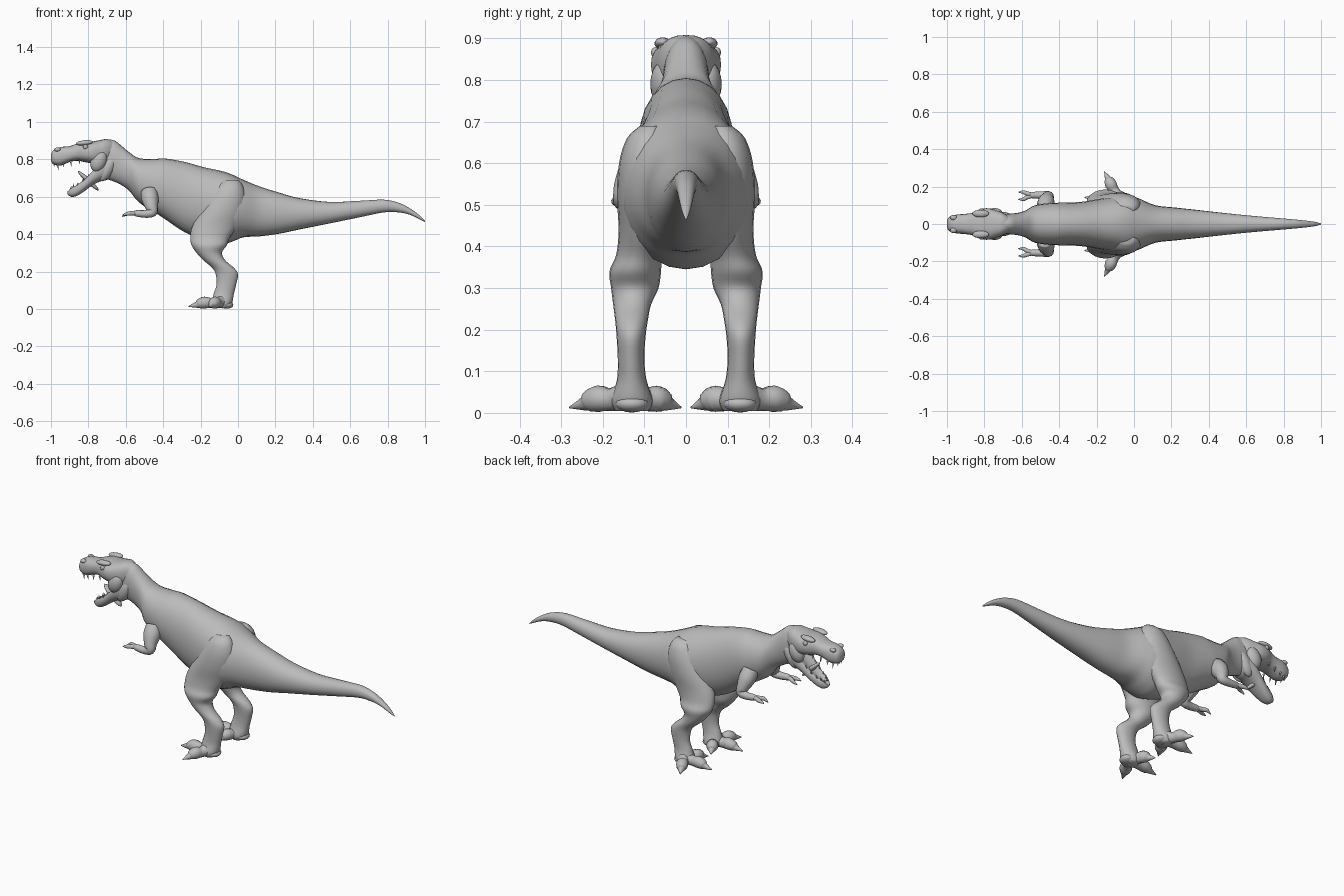
import bpy, bmesh, math
from mathutils import Vector

cube = bpy.data.objects.get("Cube")
if cube:
    bpy.data.objects.remove(cube, do_unlink=True)

skin = bpy.data.materials.new("grey_skin")
skin.use_nodes = True
GREY = (0.5, 0.5, 0.5, 1)
skin.diffuse_color = GREY
skin.node_tree.nodes["Principled BSDF"].inputs["Base Color"].default_value = GREY


def finish(name, bm, mirror=False):
    """Turn a bmesh into a smooth object, optionally mirrored to the other side."""
    bmesh.ops.recalc_face_normals(bm, faces=bm.faces)
    mesh = bpy.data.meshes.new(name)
    bm.to_mesh(mesh)
    bm.free()
    mesh.materials.append(skin)
    for p in mesh.polygons:
        p.use_smooth = True
    ob = bpy.data.objects.new(name, mesh)
    bpy.context.collection.objects.link(ob)
    if mirror:
        m = ob.modifiers.new("mirror", 'MIRROR')
        m.use_axis = (False, True, False)
        m.use_mirror_merge = False
    return ob


def smooth_rows(rows, steps=4):
    """Catmull-Rom interpolation of number rows."""
    out = []
    last = len(rows) - 1
    for i in range(last):
        p0, p1, p2, p3 = (rows[min(max(k, 0), last)] for k in range(i - 1, i + 3))
        for s in range(steps):
            t = s / steps
            out.append([b + t / 2 * (c - a + t * (2*a - 5*b + 4*c - d + t * (3*b - a - 3*c + d)))
                        for a, b, c, d in zip(p0, p1, p2, p3)])
    out.append(list(rows[-1]))
    return out


def bridge(bm, rings):
    rings = [[bm.verts.new(p) for p in ring] for ring in rings]
    n = len(rings[0])
    for a, b in zip(rings, rings[1:]):
        for i in range(n):
            j = (i + 1) % n
            bm.faces.new((a[i], a[j], b[j], b[i]))
    bm.faces.new(rings[0])
    bm.faces.new(rings[-1])


def soft(v, power):
    return math.copysign(abs(v) ** power, v)


def loft(name, rows, power=1.0, dish=0.0):
    """Sections across x: (x, half width, bottom, top); dish hollows the top."""
    rings = []
    for x, w, lo, hi in smooth_rows(rows):
        ring = []
        for i in range(24):
            a = math.tau * i / 24
            s = soft(math.sin(a), power)
            if s > 0:
                s *= 1 - dish * s ** 4
            ring.append((x, w * soft(math.cos(a), power), (lo + hi) / 2 + (hi - lo) / 2 * s))
        rings.append(ring)
    bm = bmesh.new()
    bridge(bm, rings)
    return finish(name, bm)


def pillar(name, rows):
    """Sections across z: (z, front x, back x, inner y, outer y)."""
    rings = []
    for z, xf, xb, yi, yo in smooth_rows(rows):
        rings.append([((xf + xb) / 2 + (xb - xf) / 2 * math.cos(math.tau * i / 20),
                       (yi + yo) / 2 + (yo - yi) / 2 * math.sin(math.tau * i / 20), z)
                      for i in range(20)])
    bm = bmesh.new()
    bridge(bm, rings)
    return finish(name, bm, True)


def tube(name, rows):
    """Round limb through (x, y, z, radius) points."""
    pts = smooth_rows(rows)
    rings = []
    for k, (x, y, z, r) in enumerate(pts):
        d = Vector(pts[min(k + 1, len(pts) - 1)][:3]) - Vector(pts[max(k - 1, 0)][:3])
        u = d.cross(Vector((0.1, 1, 0.2))).normalized()
        v = d.cross(u).normalized()
        c = Vector((x, y, z))
        rings.append([c + r * (u * math.cos(math.tau * i / 12) + v * math.sin(math.tau * i / 12))
                      for i in range(12)])
    bm = bmesh.new()
    bridge(bm, rings)
    return finish(name, bm, True)


def ball(name, centre, size, mirror=True, tilt=0.0):
    bm = bmesh.new()
    bmesh.ops.create_uvsphere(bm, u_segments=16, v_segments=10, radius=1)
    c, s = math.cos(tilt), math.sin(tilt)
    for v in bm.verts:
        x, y, z = (a * b for a, b in zip(v.co, size))
        v.co = Vector((x * c + z * s, y, z * c - x * s)) + Vector(centre)
    return finish(name, bm, mirror)


def teeth(name, rows, count, length):
    """Row of pointed teeth along (x, y, z) points; negative length hangs down."""
    bm = bmesh.new()
    line = smooth_rows(rows, count)
    for k, (x, y, z) in enumerate(line[::len(rows) - 1]):
        size = length * (1.0 if k % 2 else 0.75)
        base = [bm.verts.new((x + 0.006 * math.cos(math.tau * i / 6),
                              y + 0.006 * math.sin(math.tau * i / 6), z)) for i in range(6)]
        tip = bm.verts.new((x + 0.004, y, z + size))
        for i in range(6):
            bm.faces.new((base[i], base[(i + 1) % 6], tip))
        bm.faces.new(base)
    return finish(name, bm, True)


# Neck, trunk and tail
loft("body", [
    (-.735, .03, .74, .88), (-.71, .052, .70, .905), (-.66, .056, .68, .90),
    (-.62, .06, .66, .87), (-.58, .072, .63, .837), (-.53, .1, .57, .806),
    (-.445, .112, .516, .802), (-.39, .114, .48, .804), (-.285, .118, .41, .786),
    (-.18, .135, .37, .757), (-.09, .15, .345, .738), (-.03, .155, .36, .718),
    (.03, .135, .383, .69), (.115, .1, .388, .655), (.22, .088, .402, .622),
    (.33, .076, .425, .592), (.49, .058, .457, .572), (.65, .042, .49, .578),
    (.78, .031, .516, .584), (.86, .024, .516, .567), (.92, .018, .503, .537),
    (.97, .011, .48, .501), (1, .003, .465, .471)], .95)

# Skull, lower jaw and tongue
loft("skull", [
    (-1, .018, .79, .825), (-.988, .038, .774, .848), (-.95, .05, .766, .865),
    (-.9, .054, .785, .87), (-.86, .062, .792, .885), (-.82, .08, .785, .895),
    (-.78, .084, .778, .895), (-.74, .074, .775, .902), (-.7, .06, .78, .908),
    (-.655, .03, .80, .89)], .8)
loft("lower_jaw", [
    (-.912, .012, .612, .632), (-.89, .03, .599, .66), (-.86, .04, .605, .68),
    (-.82, .05, .63, .71), (-.78, .06, .66, .755), (-.74, .066, .68, .80),
    (-.7, .06, .69, .825), (-.665, .04, .71, .80)], .85, .8)
ball("tongue", (-.80, 0, .685), (.075, .025, .013), False, .75)

# Face details
ball("cheek", (-.745, .052, .79), (.042, .034, .06), tilt=.4)
ball("brow_ridge", (-.82, .056, .888), (.045, .02, .014), tilt=-.1)
ball("eye", (-.815, .074, .866), (.013, .01, .013))
ball("nostril_bump", (-.965, .034, .852), (.018, .014, .011))
ball("jaw_muscle", (-.70, .035, .75), (.035, .03, .075), tilt=.5)
teeth("upper_teeth", [(-.985, .015, .782), (-.955, .036, .775), (-.91, .042, .79),
                      (-.85, .05, .80)], 4, -.034)
teeth("lower_teeth", [(-.895, .012, .638), (-.875, .026, .65), (-.84, .036, .672),
                      (-.80, .043, .705)], 4, .026)

# Legs: thigh, shin and upright foot bone in one tapering form
pillar("leg", [
    (.69, -.08, 0, .06, .11), (.66, -.11, .025, .04, .142), (.6, -.15, .04, .03, .161),
    (.52, -.2, .03, .03, .166), (.44, -.245, -.005, .04, .162), (.38, -.255, -.045, .057, .168),
    (.34, -.248, -.06, .06, .184), (.3, -.222, -.086, .066, .18), (.26, -.185, -.068, .084, .175),
    (.22, -.138, -.022, .092, .17), (.185, -.119, 0, .097, .167), (.13, -.115, -.01, .1, .164),
    (.08, -.13, -.022, .095, .166), (.03, -.14, -.032, .08, .18), (.004, -.12, -.05, .09, .17)])

# Toes: shared knuckle and claw profile aimed at each tip
KNUCKLES = [(0, .042, .04), (.3, .032, .028), (.52, .034, .032), (.68, .027, .026),
            (.76, .022, .017), (1, .013, .002)]
for label, tip in (("outer", (-.158, .28)), ("middle", (-.265, .142)), ("inner", (-.15, .012))):
    tube(label + "_toe", [(-.085 + (tip[0] + .085) * t, .135 + (tip[1] - .135) * t, z, r)
                          for t, z, r in KNUCKLES])
ball("heel_pad", (-.06, .13, .022), (.035, .04, .021))

# Small arms with two clawed fingers
tube("arm", [(-.475, .085, .625, .045), (-.47, .115, .585, .046), (-.462, .14, .545, .034),
             (-.458, .15, .517, .026), (-.495, .154, .508, .021), (-.545, .154, .511, .017),
             (-.56, .154, .511, .008)])
for label, y, z in (("outer", .17, .502), ("inner", .132, .494)):
    tube(label + "_finger", [(-.535, .153, .511, .012), (-.57, (y + .155) / 2, .511, .012),
                             (-.592, y, .508, .01), (-.618, y, z, .002)])
